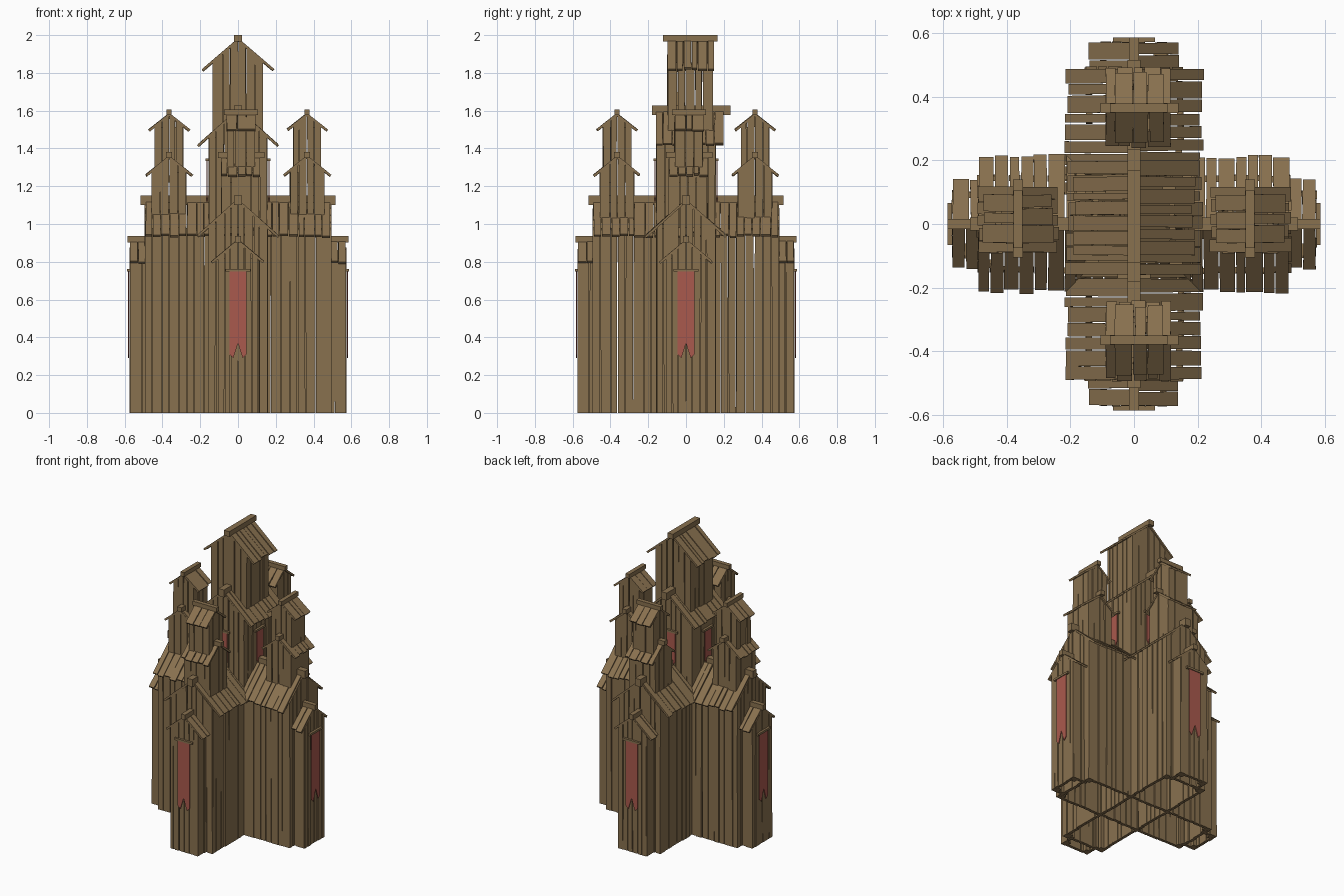
import bpy, bmesh, random
from mathutils import Vector

if "Cube" in bpy.data.objects:
    bpy.data.objects.remove(bpy.data.objects["Cube"])

random.seed(7)
J = random.uniform


def material(name, color):
    m = bpy.data.materials.new(name)
    m.diffuse_color = (*color, 1)
    m.use_nodes = True
    m.node_tree.nodes["Principled BSDF"].inputs["Base Color"].default_value = m.diffuse_color
    return m


WOOD = material("weathered_wood", (0.25, 0.165, 0.078))
CLOTH = material("red_cloth", (0.40, 0.10, 0.075))


def slab(bm, outline, offset):
    """Extrude a planar outline by an offset vector into a closed solid."""
    off = Vector(offset)
    a = [bm.verts.new(Vector(p)) for p in outline]
    b = [bm.verts.new(Vector(p) + off) for p in outline]
    n = len(a)
    bm.faces.new(a)
    bm.faces.new(b[::-1])
    for i in range(n):
        j = (i + 1) % n
        bm.faces.new((a[i], b[i], b[j], a[j]))


def finish(bm, name, mat=WOOD):
    bmesh.ops.recalc_face_normals(bm, faces=bm.faces)
    me = bpy.data.meshes.new(name)
    bm.to_mesh(me)
    bm.free()
    me.materials.append(mat)
    ob = bpy.data.objects.new(name, me)
    bpy.context.collection.objects.link(ob)
    return ob


def splits(u0, u1, width=0.045, even=False):
    """Uneven plank boundaries along a run."""
    n = max(2, round((u1 - u0) / width))
    if even and n % 2:
        n += 1
    s = (u1 - u0) / n
    us = [u0 + i * s + J(-0.2, 0.2) * s for i in range(n + 1)]
    us[0], us[-1] = u0, u1
    if even:
        us[n // 2] = (u0 + u1) / 2
    return list(zip(us, us[1:]))


def house(name, c, axis, w, wall, z0, eave, roof, beam, ends=(True, True), bw=0.02, bh=0.04):
    """Plank house. wall/roof/beam: extents along the ridge axis; eave: (half span, low z, top z)."""
    e, ze, zt = eave
    zr = zt - 0.02                                 # peak of roof planes

    def P(a, b, z):                                # ridge-axis coords to world
        return (c[0] + b, c[1] + a, z) if axis == 'y' else (c[0] + a, c[1] + b, z)

    def V(a, b, z):
        return (b, a, z) if axis == 'y' else (a, b, z)

    def under(b):
        return zr - (zr - ze) * abs(b) / e - 0.012

    def g():
        return J(0.0, 0.004)

    # vertical wall planks
    bm = bmesh.new()
    t = 0.02
    for s in (-1, 1):
        for u, v in splits(*wall):
            d = J(-0.004, 0.003)
            b = s * (w + d)
            q = [P(u + g(), b, z0), P(v - g(), b, z0), P(v - g(), b, under(w)), P(u + g(), b, under(w))]
            slab(bm, q, V(0, -s * t, 0))
    for s, a, on in ((-1, wall[0], ends[0]), (1, wall[1], ends[1])):
        if not on:
            continue
        for u, v in splits(-w, w, even=True):
            p0, p1, q0, q1 = u + g(), v - g(), u + g(), v - g()
            aa = a + J(-0.003, 0.003)
            q = [P(aa, p0, z0), P(aa, p1, z0), P(aa, q1, under(q1)), P(aa, q0, under(q0))]
            slab(bm, q, V(-s * t, 0, 0))
        # corner posts
        for k in (-1, 1):
            b, a1, r = k * (w - 0.03), a - s * 0.03, 0.014
            q = [P(a1 + i * r, b + j * r, z0) for i, j in ((-1, -1), (1, -1), (1, 1), (-1, 1))]
            slab(bm, q, (0, 0, under(w) - z0))
    finish(bm, name + "_walls")

    # ragged roof planks
    bm = bmesh.new()
    for s in (-1, 1):
        run = Vector(V(0, s * e, ze - zr))
        inward = Vector(V(0, -s * (zr - ze), -e)).normalized() * 0.013
        for u, v in splits(*roof):
            lift = -inward * J(0, 0.3)
            k = 1 + J(-0.04, 0.03)
            top = [Vector(P(x, 0, zr)) for x in (u + g(), v - g())]
            low = [Vector(P(x, 0, zr)) + run * k for x in (v - g(), u + g())]
            slab(bm, [p + lift for p in top + low], inward)
    finish(bm, name + "_roof")

    # ridge beam
    bm = bmesh.new()
    q = [P(beam[0], -bw, zt - bh), P(beam[0], bw, zt - bh), P(beam[0], bw, zt), P(beam[0], -bw, zt)]
    slab(bm, q, V(beam[1] - beam[0], 0, 0))
    finish(bm, name + "_ridge_beam")


def banner(name, dist, d, half, z_top, z_low):
    """Swallow-tailed cloth and its rod, hung facing direction d."""
    out = Vector((d[0], d[1], 0))
    side = Vector((-d[1], d[0], 0))

    def B(u, z, o=0.0):
        return out * (dist + o) + side * u + Vector((0, 0, z))

    notch = (z_top - z_low) * 0.17
    bm = bmesh.new()
    shape = [(-half, z_top), (half, z_top), (half, z_low + 0.02), (half * 0.55, z_low),
             (0, z_low + notch), (-half * 0.55, z_low), (-half, z_low + 0.02)]
    # two halves keep the outline convex at the notch
    slab(bm, [B(u, z) for u, z in shape[1:5] + [(0, z_top)]], out * 0.005)
    slab(bm, [B(u, z) for u, z in shape[4:] + [shape[0], (0, z_top)]], out * 0.005)
    finish(bm, name, CLOTH)
    bm = bmesh.new()
    r, h = half * 1.45, 0.007
    slab(bm, [B(-r, z_top - h, -0.005), B(r, z_top - h, -0.005),
              B(r, z_top + h, -0.005), B(-r, z_top + h, -0.005)], out * 0.015)
    finish(bm, name + "_rod")


# crossing naves
for ax in 'xy':
    house("nave_" + ax, (0, 0), ax, 0.155, (-0.493, 0.493), 0, (0.213, 0.94, 1.15),
          (-0.49, 0.49), (-0.515, 0.515), bh=0.05)

# porches, turrets and banners on all four arms
for label, d in (("front", (0, -1)), ("right", (1, 0)), ("back", (0, 1)), ("left", (-1, 0))):
    ax = 'x' if d[0] else 'y'
    s = d[0] + d[1]

    def span(p, q):
        return (p, q) if s > 0 else (-q, -p)

    house(label + "_porch", (0, 0), ax, 0.105, span(0.46, 0.572), 0, (0.14, 0.80, 0.937),
          span(0.475, 0.572), span(0.47, 0.586), ends=(s < 0, s > 0), bw=0.015, bh=0.035)
    # two-stage turret with its ridge across the arm
    c = (0.365 * d[0], 0.365 * d[1])
    cross = 'y' if ax == 'x' else 'x'
    house(label + "_turret_lower", c, cross, 0.09, (-0.09, 0.11), 0.98, (0.124, 1.26, 1.38),
          (-0.09, 0.118), (-0.105, 0.14), bw=0.016, bh=0.03)
    house(label + "_turret_upper", c, cross, 0.075, (-0.06, 0.088), 1.22, (0.108, 1.50, 1.605),
          (-0.062, 0.095), (-0.075, 0.105), bw=0.014, bh=0.028)
    banner(label + "_porch_banner", 0.577, d, 0.045, 0.755, 0.29)
    banner(label + "_tower_banner", 0.162, d, 0.036, 1.34, 1.12)

# central tower
house("tower_lower", (0, 0), 'y', 0.155, (-0.157, 0.157), 0.96, (0.212, 1.42, 1.628),
      (-0.16, 0.2), (-0.18, 0.235), bh=0.05)
house("tower_upper", (0, 0), 'y', 0.133, (-0.098, 0.14), 1.42, (0.187, 1.82, 2.0),
      (-0.1, 0.15), (-0.122, 0.168), bh=0.035)
